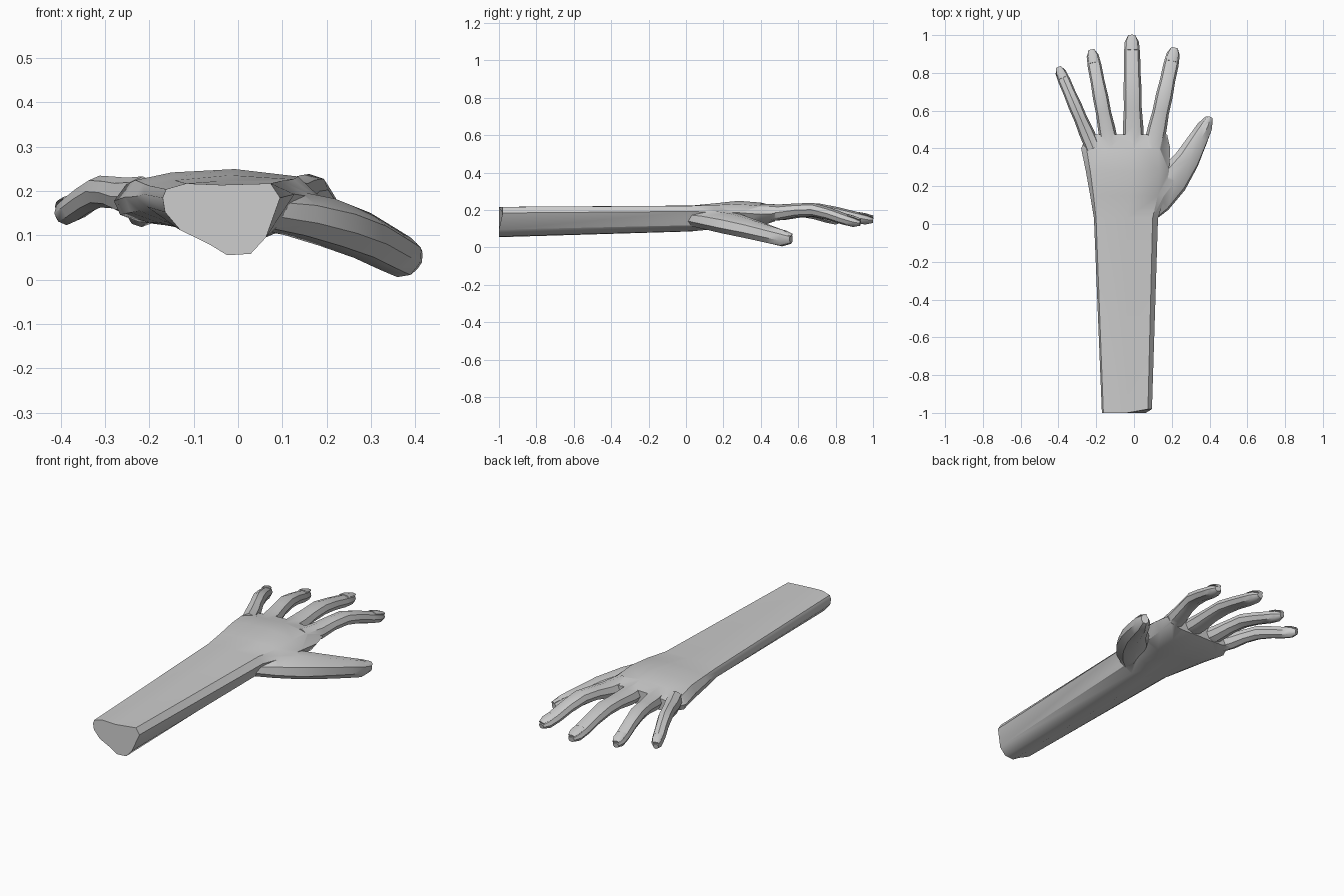
import bpy, bmesh
from mathutils import Vector

if "Cube" in bpy.data.objects:
    bpy.data.objects.remove(bpy.data.objects["Cube"])


def loft(name, rings):
    # Skin a list of equal-length rings and cap both ends
    bm = bmesh.new()
    vr = [[bm.verts.new(p) for p in r] for r in rings]
    n = len(vr[0])
    for a, b in zip(vr, vr[1:]):
        for i in range(n):
            j = (i + 1) % n
            bm.faces.new((a[i], a[j], b[j], b[i]))
    bm.faces.new(vr[0][::-1])
    bm.faces.new(vr[-1])
    bmesh.ops.recalc_face_normals(bm, faces=bm.faces)
    me = bpy.data.meshes.new(name)
    bm.to_mesh(me)
    bm.free()
    ob = bpy.data.objects.new(name, me)
    bpy.context.collection.objects.link(ob)
    return ob


OCT = [(1, 0), (.75, .7), (0, 1), (-.75, .7), (-1, 0), (-.7, -.7), (0, -1), (.7, -.7)]


def tube(name, path, roll=0.0):
    # Path entries: x, y, z, half width, half height
    pts = [Vector(p[:3]) for p in path]
    rings = []
    for i, p in enumerate(path):
        t = (pts[min(i + 1, len(pts) - 1)] - pts[max(i - 1, 0)]).normalized()
        side = (t.cross(Vector((0, 0, 1))).normalized() - Vector((0, 0, roll))).normalized()
        up = side.cross(t).normalized()
        rings.append([pts[i] + side * u * p[3] + up * v * p[4] for u, v in OCT])
    return loft(name, rings)


# Forearm and palm: one loft blending a keeled arm profile into a flat palm profile
ARM = [(0, .8), (.03, .92), (.2, 1), (.5, .98), (.92, 1), (1, .8),
       (.88, .25), (.75, .02), (.55, 0), (.4, .15), (.15, .35), (.02, .6)]
PALM = [(0, .5), (.06, .8), (.25, .93), (.58, 1), (.88, .85), (1, .5),
        (.93, .15), (.75, 0), (.5, .06), (.3, .06), (.12, .12), (.03, .25)]
# y, left x, right x, bottom z, top z, blend
SECTIONS = [(-1, -.17, .095, .055, .217, 0), (.03, -.212, .127, .085, .225, .1),
            (.15, -.232, .165, .095, .237, .5), (.28, -.255, .185, .105, .25, .8),
            (.40, -.28, .192, .115, .24, 1), (.475, -.25, .175, .14, .222, 1)]
rings = []
for y, xl, xr, zb, zt, k in SECTIONS:
    ring = []
    for (a, b), (c, d) in zip(ARM, PALM):
        u, v = a + (c - a) * k, b + (d - b) * k
        yy = y + .02 if y == -1 and u > .9 else y
        ring.append((xl + (xr - xl) * u, yy, zb + (zt - zb) * v))
    rings.append(ring)
hand = loft("hand_and_forearm", rings)

# Fingers: name, base, tip (top view), half width, tip height
FINGERS = [("little", (-.215, .40), (-.40, .83), .036, .145),
           ("ring", (-.125, .40), (-.225, .922), .041, .14),
           ("middle", (-.003, .40), (-.012, 1.0), .048, .145),
           ("index", (.10, .40), (.215, .932), .045, .13)]
# Along the finger: fraction, width factor, half height, height weight towards tip
STEPS = [(0, 1.15, .045, 0), (.2, 1.12, .042, 0), (.36, .98, .036, -.2), (.52, 1, .036, -.25),
         (.68, .9, .033, .12), (.83, .9, .031, .6), (.94, .78, .027, .9), (1, .38, .014, 1)]
parts = []
for name, b, t, w, zt in FINGERS:
    path = [(b[0] + (t[0] - b[0]) * f, b[1] + (t[1] - b[1]) * f,
             .188 + (zt - .188) * g, w * k, h) for f, k, h, g in STEPS]
    parts.append(tube(name + "_finger", path))
    # Fingernail
    nail = []
    for f, k, lift in ((.87, .6, .025), (.94, .65, .024), (1, .4, .019)):
        g = .6 + (f - .83) * 2.4
        nail.append((b[0] + (t[0] - b[0]) * f, b[1] + (t[1] - b[1]) * f,
                     .188 + (zt - .188) * g + lift, w * k, .007))
    tube(name + "_nail", nail)

# Thumb
parts.append(tube("thumb", [
    (.06, .04, .155, .05, .045), (.12, .12, .15, .08, .052), (.20, .23, .13, .09, .056),
    (.28, .34, .10, .07, .054), (.34, .45, .068, .053, .05),
    (.375, .515, .05, .042, .047), (.398, .562, .045, .02, .026)], .3))
tube("thumb_nail", [(.362, .475, .092, .022, .007), (.385, .52, .083, .026, .007),
                    (.404, .565, .066, .014, .006)], .3)

# Fuse the fingers and thumb into the palm
bpy.context.view_layer.objects.active = hand
for p in parts:
    m = hand.modifiers.new("fuse", 'BOOLEAN')
    m.operation, m.solver, m.object = 'UNION', 'EXACT', p
    bpy.ops.object.modifier_apply(modifier=m.name)
    bpy.data.objects.remove(p)

# Smooth shading that keeps sharp edges
for ob in bpy.data.objects:
    ob.select_set(True)
bpy.ops.object.shade_smooth_by_angle(angle=.7)
